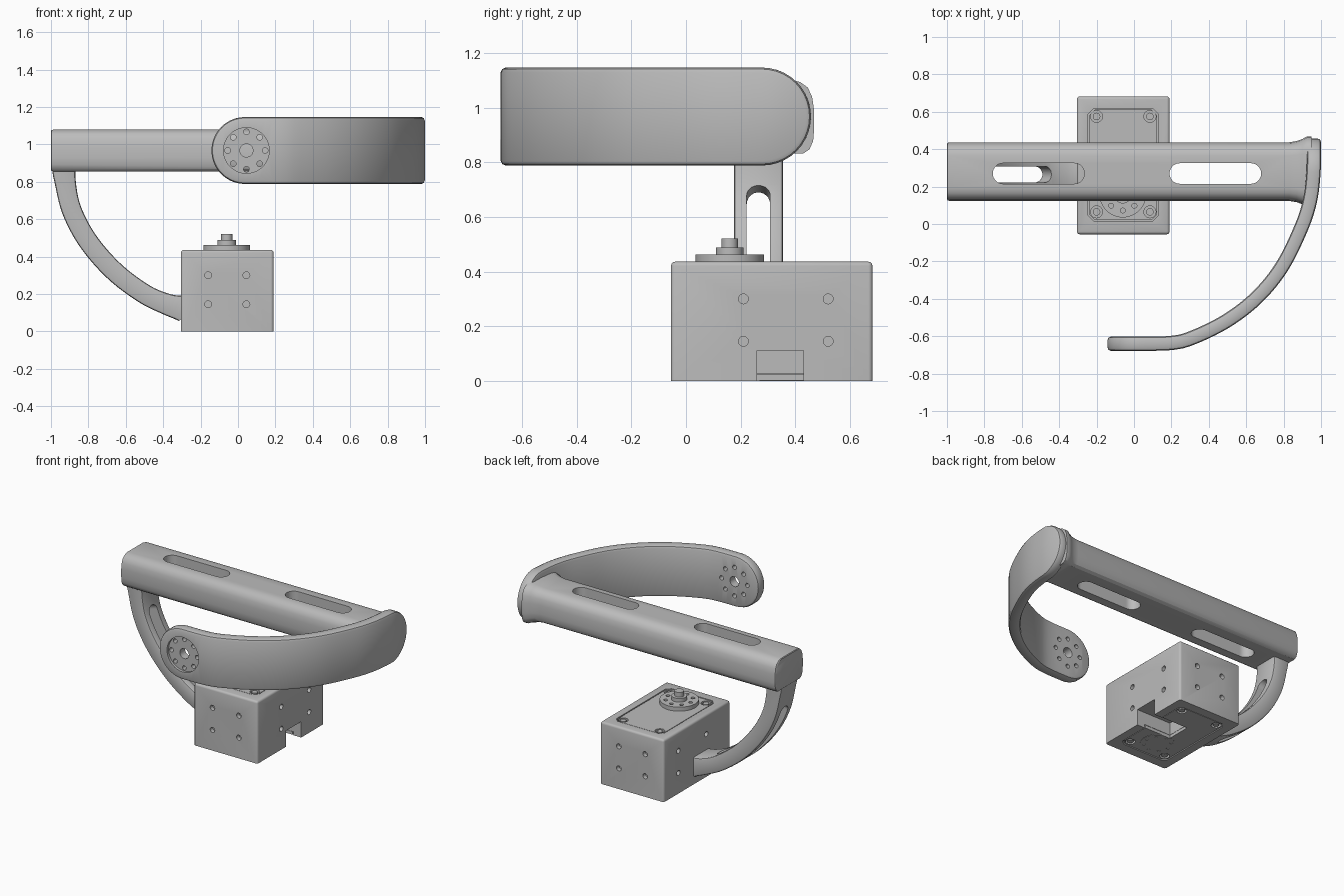
import bpy, bmesh, math
from mathutils import Vector, Matrix

if "Cube" in bpy.data.objects:
    bpy.data.objects.remove(bpy.data.objects["Cube"])

gray = bpy.data.materials.new("plain_gray")
gray.use_nodes = True
gray.diffuse_color = (0.5, 0.5, 0.5, 1)
gray.node_tree.nodes["Principled BSDF"].inputs["Base Color"].default_value = (0.5, 0.5, 0.5, 1)


def finish(name, bm):
    bmesh.ops.remove_doubles(bm, verts=bm.verts, dist=0.0002)
    bmesh.ops.recalc_face_normals(bm, faces=bm.faces)
    me = bpy.data.meshes.new(name)
    bm.to_mesh(me)
    bm.free()
    me.materials.append(gray)
    ob = bpy.data.objects.new(name, me)
    bpy.context.collection.objects.link(ob)
    return ob


def activate(ob):
    bpy.ops.object.select_all(action='DESELECT')
    ob.select_set(True)
    bpy.context.view_layer.objects.active = ob


def cut(target, cutter):
    cutter.hide_render = True
    mod = target.modifiers.new("cut", 'BOOLEAN')
    mod.operation, mod.solver, mod.object = 'DIFFERENCE', 'EXACT', cutter
    activate(target)
    bpy.ops.object.modifier_apply(modifier=mod.name)
    bpy.data.objects.remove(cutter)


def cylinders(name, centers, r, depth, axis='Z', segs=20):
    bm = bmesh.new()
    turn = {'X': Matrix.Rotation(math.pi / 2, 4, 'Y'),
            'Y': Matrix.Rotation(math.pi / 2, 4, 'X'), 'Z': Matrix()}[axis]
    for c in centers:
        bmesh.ops.create_cone(bm, cap_ends=True, segments=segs, radius1=r, radius2=r,
                              depth=depth, matrix=Matrix.Translation(c) @ turn)
    return finish(name, bm)


def block(name, lo, hi, bevel_if=None, bevel=0.015, segs=3):
    bm = bmesh.new()
    bmesh.ops.create_cube(bm, size=1)
    lo, hi = Vector(lo), Vector(hi)
    for v in bm.verts:
        v.co = Vector([l + (c + 0.5) * (h - l) for c, l, h in zip(v.co, lo, hi)])
    if bevel_if:
        edges = [e for e in bm.edges if bevel_if(e)]
        bmesh.ops.bevel(bm, geom=edges, offset=bevel, segments=segs, profile=0.5, affect='EDGES')
    return finish(name, bm)


def smooth_path(points, steps=16):
    # spline through the points, returned with running lengths
    p = [Vector(q) for q in points]
    p = [2 * p[0] - p[1]] + p + [2 * p[-1] - p[-2]]
    out = []
    for a, b, c, d in zip(p, p[1:], p[2:], p[3:]):
        for k in range(steps):
            t = k / steps
            out.append(0.5 * (2 * b + (c - a) * t + (2 * a - 5 * b + 4 * c - d) * t * t
                              + (3 * b - a - 3 * c + d) * t ** 3))
    out.append(p[-2])
    run = [0]
    for a, b in zip(out, out[1:]):
        run.append(run[-1] + (b - a).length)
    return out, run


def ribbon(name, points, to3d, half, thick, fillet=0, span=None, rounded=False, flare=0):
    # flat bar bent along a plane path, with filleted rims and optional round ends
    pts, run = smooth_path(points)
    s0, s1 = span or (0, run[-1])

    def place(s, w, d):
        i = next((k for k in range(len(run) - 2) if run[k + 1] > s), len(run) - 2)
        f = (s - run[i]) / (run[i + 1] - run[i])
        near = (pts[min(i + 2, len(pts) - 1)] - pts[max(i - 1, 0)]).normalized()
        normal = Vector((-near.y, near.x))
        swell = 1 + flare * (2 * s / run[-1] - 1) ** 8
        q = pts[i].lerp(pts[i + 1], f) + normal * d * swell
        return to3d(q.x, q.y, w)

    def columns(e):
        n = 40
        if not rounded:
            return [(s0 + e + (s1 - s0 - 2 * e) * k / n, half - e) for k in range(n + 1)]
        arc = [k * math.pi / 20 for k in range(11)]
        first = [(s0 + half - (half - e) * math.cos(a), (half - e) * math.sin(a)) for a in arc]
        a, b = s0 + half, s1 - half
        middle = [(a + (b - a) * k / n, half - e) for k in range(1, n)]
        last = [(s0 + s1 - s, h) for s, h in reversed(first)]
        return first + middle + last

    r = fillet
    layers = [(0, -thick), (0, thick)]
    if r:
        side = [(r, thick), (0.3 * r, thick - 0.3 * r), (0, thick - r)]
        layers = [(e, -d) for e, d in side] + side[::-1]
    bm = bmesh.new()
    rows = []
    for e, d in layers:
        cols = columns(e)
        rows.append([[bm.verts.new(place(s, g * h, d)) for s, h in cols] for g in (1, -1)])
    n = len(rows[0][0])
    for A, B in zip(rows, rows[1:]):
        for g in (0, 1):
            for i in range(n - 1):
                bm.faces.new((A[g][i], A[g][i + 1], B[g][i + 1], B[g][i]))
        for i in (0, n - 1):
            bm.faces.new((A[0][i], A[1][i], B[1][i], B[0][i]))
    for A in (rows[0], rows[-1]):
        for i in range(n - 1):
            bm.faces.new((A[0][i], A[0][i + 1], A[1][i + 1], A[1][i]))
    return finish(name, bm)


# curved strap with round ends
MID = 0.967
strap = ribbon("curved_strap",
               [(-0.142, -0.64), (0, -0.64), (0.2, -0.636), (0.32, -0.605), (0.5, -0.515), (0.66, -0.39),
                (0.79, -0.23), (0.89, -0.03), (0.94, 0.12), (0.96, 0.28), (0.962, 0.457)],
               lambda a, b, w: (a, b, MID + w), 0.179, 0.038, 0.018, rounded=True)
hub = Vector((0.045, -0.64, MID))
ring = [Vector((math.cos(k * math.pi / 4), 0, math.sin(k * math.pi / 4))) for k in range(8)]
cut(strap, cylinders("recess", [hub - Vector((0, 0.04, 0))], 0.122, 0.04, 'Y', 48))
cut(strap, cylinders("bolt_holes", [hub + 0.1 * v for v in ring], 0.015, 0.3, 'Y', 16))
cut(strap, cylinders("center_hole", [hub], 0.035, 0.3, 'Y', 32))

# cross bar with rounded sides, flaring into the strap
half = [(0.125, -0.112), (0.143, -0.1), (0.154, -0.075), (0.157, -0.04), (0.157, 0.02),
        (0.151, 0.06), (0.138, 0.088), (0.115, 0.105), (0.085, 0.112)]
section = half + [(-y, z) for y, z in reversed(half)]
bm = bmesh.new()
loops = []
for x, k in [(-1, 0.94), (-0.996, 0.98), (-0.985, 1), (0.83, 1), (0.87, 1.04), (0.9, 1.11), (0.925, 1.2), (0.95, 1.2)]:
    loops.append([bm.verts.new((x, 0.28 + y * k, MID + z * k)) for y, z in section])
for A, B in zip(loops, loops[1:]):
    for i in range(len(A)):
        j = (i + 1) % len(A)
        bm.faces.new((A[i], A[j], B[j], B[i]))
bm.faces.new(loops[0])
bm.faces.new(loops[-1])
bar = finish("cross_bar", bm)
for x0, x1 in [(-0.755, -0.265), (0.19, 0.68)]:
    cut(bar, ribbon("bar_slot", [(-1, MID), (1, MID)], lambda a, b, w: (a, 0.27 + w, b),
                    0.055, 0.3, span=(x0 + 1, x1 + 1), rounded=True))

# curved arm between bar and housing, with a long slot
arm_path = [(-0.93, 0.9), (-0.927, 0.82), (-0.89, 0.65), (-0.8, 0.48), (-0.66, 0.32),
            (-0.5, 0.2), (-0.38, 0.145), (-0.29, 0.12)]
arm_map = lambda a, b, w: (a, 0.265 + w, b)
arm = ribbon("curved_arm", arm_path, arm_map, 0.09, 0.053, 0.012, flare=0.35)
cut(arm, ribbon("arm_slot", arm_path, arm_map, 0.043, 0.1, span=(0.2, 0.9), rounded=True))

# motor housing with softened edges
TOP = 0.436
housing = block("motor_housing", (-0.305, -0.055, 0), (0.19, 0.682, TOP),
                lambda e: max(v.co.z for v in e.verts) > 0.1)
pairs = [(a, z) for a in (0, 1) for z in (0.145, 0.3)]
for y in (-0.055, 0.682):
    cut(housing, cylinders("end_holes", [(-0.16 + 0.205 * a, y, z) for a, z in pairs], 0.018, 0.06, 'Y'))
for x in (-0.305, 0.19):
    cut(housing, cylinders("side_holes", [(x, 0.21 + 0.31 * a, z) for a, z in pairs], 0.018, 0.06, 'X'))


def notch():
    return block("notch", (-0.08, 0.26, -0.1), (0.3, 0.43, 0.112))


# cover plates set into the top and bottom, each with four screws
upright = lambda e: abs(e.verts[0].co.z - e.verts[1].co.z) > 0.001
screws = [(x, y) for x in (-0.2, 0.085) for y in (0.065, 0.575)]
for name, z0, z1 in [("top", TOP - 0.025, TOP), ("bottom", 0, 0.025)]:
    cut(housing, block("pocket", (-0.245, 0.015, z0 - 0.02 * (z0 == 0)),
                       (0.13, 0.617, z1 + 0.02 * (z0 > 0)), upright, 0.03, 1))
    plate = block(name + "_cover", (-0.239, 0.021, z0 + 0.002), (0.124, 0.611, z1 - 0.002), upright, 0.03, 1)
    mid = (z0 + z1) / 2
    cut(plate, cylinders("screw_wells", [(x, y, mid) for x, y in screws], 0.032, 0.1))
    if z0 == 0:
        cut(plate, notch())
    cylinders(name + "_screws", [(x, y, mid) for x, y in screws], 0.02, 0.018)
cut(housing, notch())

# output horn on top and bearing disc below
axle = Vector((-0.06, 0.16, 0))
holes = [axle + 0.088 * Vector((v.x, v.z, 0)) for v in ring]
horn = cylinders("output_horn", [axle + Vector((0, 0, 0.447))], 0.125, 0.03, segs=48)
cut(horn, cylinders("horn_holes", [h + Vector((0, 0, 0.462)) for h in holes], 0.013, 0.03))
cylinders("horn_hub", [axle + Vector((0, 0, 0.472))], 0.05, 0.032, segs=32)
cylinders("horn_screw", [axle + Vector((0, 0, 0.5))], 0.03, 0.042, segs=24)
disc = cylinders("bearing_disc", [axle + Vector((0, 0, 0.011))], 0.11, 0.022, segs=48)
cut(disc, cylinders("disc_holes", holes, 0.012, 0.02))
cut(disc, notch())

# smooth shading with sharp edges kept
for ob in list(bpy.context.scene.objects):
    if ob.type == 'MESH' and gray.name in ob.data.materials:
        activate(ob)
        bpy.ops.object.shade_smooth_by_angle(angle=math.radians(32))
